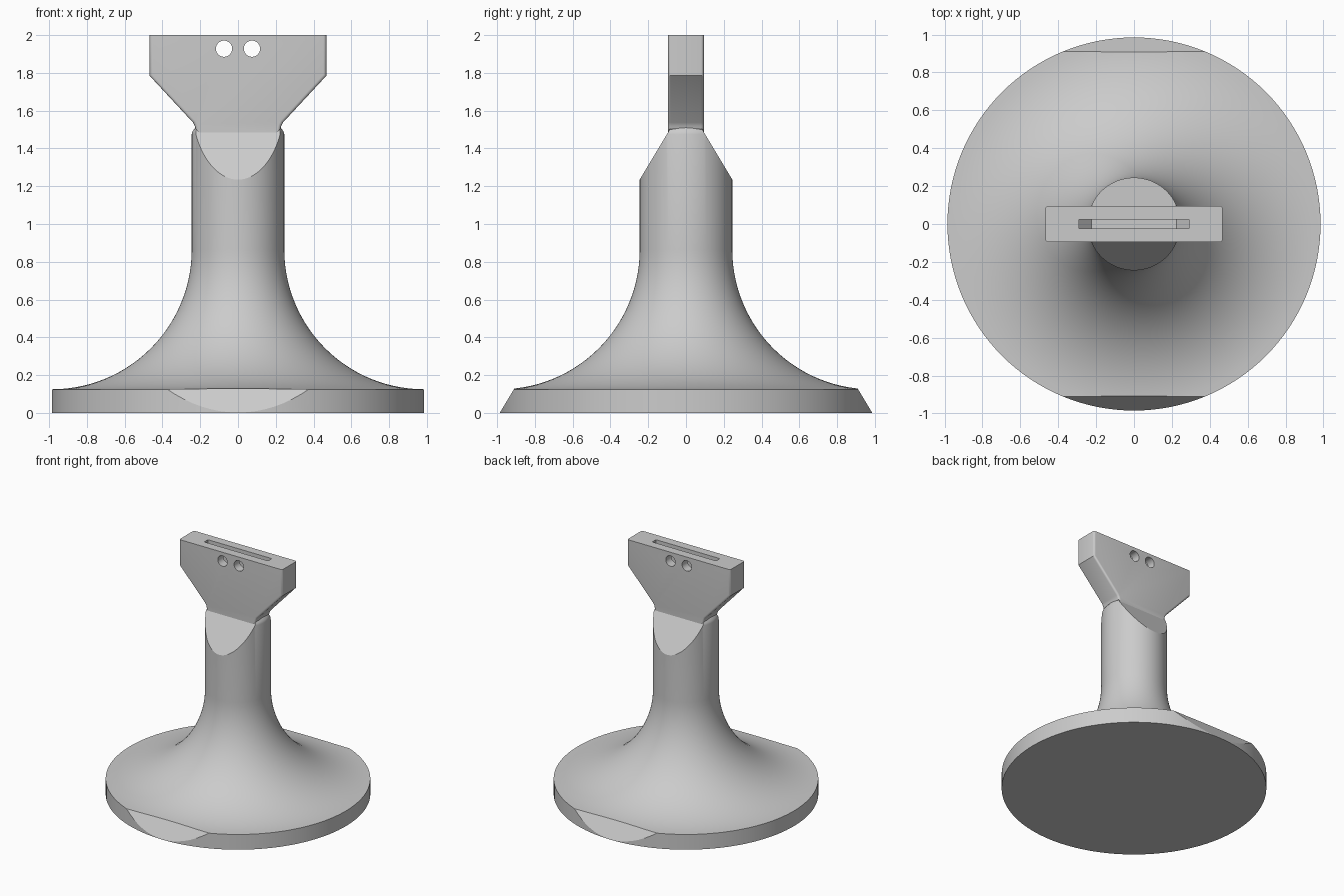
import bpy, bmesh, math
from mathutils import Matrix, Vector

cube = bpy.data.objects.get("Cube")
if cube:
    bpy.data.objects.remove(cube, do_unlink=True)

grey = bpy.data.materials.new("light_grey")
grey.use_nodes = True
grey.diffuse_color = (0.6, 0.6, 0.6, 1)
grey.node_tree.nodes["Principled BSDF"].inputs["Base Color"].default_value = (0.6, 0.6, 0.6, 1)


def make_object(name, bm):
    bmesh.ops.recalc_face_normals(bm, faces=bm.faces)
    mesh = bpy.data.meshes.new(name)
    bm.to_mesh(mesh)
    bm.free()
    mesh.materials.append(grey)
    obj = bpy.data.objects.new(name, mesh)
    bpy.context.collection.objects.link(obj)
    return obj


def smooth(obj):
    bpy.ops.object.select_all(action='DESELECT')
    obj.select_set(True)
    bpy.context.view_layer.objects.active = obj
    bpy.ops.object.shade_smooth_by_angle(angle=math.radians(30))


def prism(half_outline, half_depth):
    """Mirror a half outline in x and extrude it along y."""
    bm = bmesh.new()
    outline = half_outline + [(-x, z) for x, z in reversed(half_outline)]
    face = bm.faces.new([bm.verts.new((x, -half_depth, z)) for x, z in outline])
    extruded = bmesh.ops.extrude_face_region(bm, geom=[face])["geom"]
    verts = [v for v in extruded if isinstance(v, bmesh.types.BMVert)]
    bmesh.ops.translate(bm, verts=verts, vec=(0, 2 * half_depth, 0))
    bmesh.ops.recalc_face_normals(bm, faces=bm.faces)
    return bm


def lathe(profile, sides):
    """Revolve (radius, z) points and cap both ends."""
    bm = bmesh.new()
    rings = []
    for r, z in profile:
        angles = [math.tau * i / sides for i in range(sides)]
        rings.append([bm.verts.new((r * math.cos(a), r * math.sin(a), z)) for a in angles])
    for low, high in zip(rings, rings[1:]):
        for i in range(sides):
            j = (i + 1) % sides
            bm.faces.new((low[i], low[j], high[j], high[i]))
    bm.faces.new(rings[0][::-1])
    bm.faces.new(rings[-1])
    return bm


# Round foot sweeping up into the column
BASE_R, COL_R, BASE_H = 0.985, 0.245, 0.125
sweep = BASE_R - COL_R
profile = [(BASE_R, 0)]
for i in range(29):
    a = math.pi / 2 * i / 28
    profile.append((BASE_R - sweep * math.sin(a), BASE_H + sweep * (1 - math.cos(a))))
profile += [(COL_R, 1.475), (0.24, 1.492), (0.226, 1.51)]
bm = lathe(profile, 128)

# Slanted flats on the front and back of the column top
for side in (-1, 1):
    cut = bmesh.ops.bisect_plane(
        bm, geom=bm.verts[:] + bm.edges[:] + bm.faces[:],
        plane_co=(0, side * COL_R, 1.235), plane_no=Vector((0, side * 0.25, 0.15)).normalized(),
        clear_outer=True)
    edges = [e for e in cut["geom_cut"] if isinstance(e, bmesh.types.BMEdge)]
    bmesh.ops.edgeloop_fill(bm, edges=edges)
smooth(make_object("column_and_foot", bm))

# Flared head with rounded side edges
bm = prism([(0.2, 1.4), (0.2, 1.48), (0.225, 1.505), (0.229, 1.52), (0.238, 1.537),
            (0.468, 1.785), (0.468, 2)], 0.095)
rim = [e for e in bm.edges
       if abs(e.verts[0].co.y - e.verts[1].co.y) < 0.001
       and abs(e.verts[0].co.x - e.verts[1].co.x) < 0.3
       and min(v.co.z for v in e.verts) > 1.49]
bmesh.ops.bevel(bm, geom=rim, offset=0.016, segments=4, profile=0.5, affect='EDGES')
head = make_object("head", bm)

# Cutters: tapered slot in the top and two round cross holes
cutters = [make_object("slot_cutter", prism(
    [(0.225, 1.783), (0.29, 1.854), (0.29, 2.1)], 0.024))]
for x in (-0.074, 0.074):
    bm = bmesh.new()
    place = Matrix.Translation((x, 0, 1.928)) @ Matrix.Rotation(math.pi / 2, 4, 'X')
    bmesh.ops.create_cone(bm, cap_ends=True, segments=40, radius1=0.043, radius2=0.043,
                          depth=0.5, matrix=place)
    cutters.append(make_object("hole_cutter", bm))

for cutter in cutters:
    cutter.hide_render = True
    mod = head.modifiers.new("cut", 'BOOLEAN')
    mod.operation = 'DIFFERENCE'
    mod.solver = 'EXACT'
    mod.object = cutter
bpy.context.view_layer.update()
graph = bpy.context.evaluated_depsgraph_get()
result = bpy.data.meshes.new_from_object(head.evaluated_get(graph))
head.modifiers.clear()
head.data = result
for cutter in cutters:
    bpy.data.objects.remove(cutter, do_unlink=True)
smooth(head)
